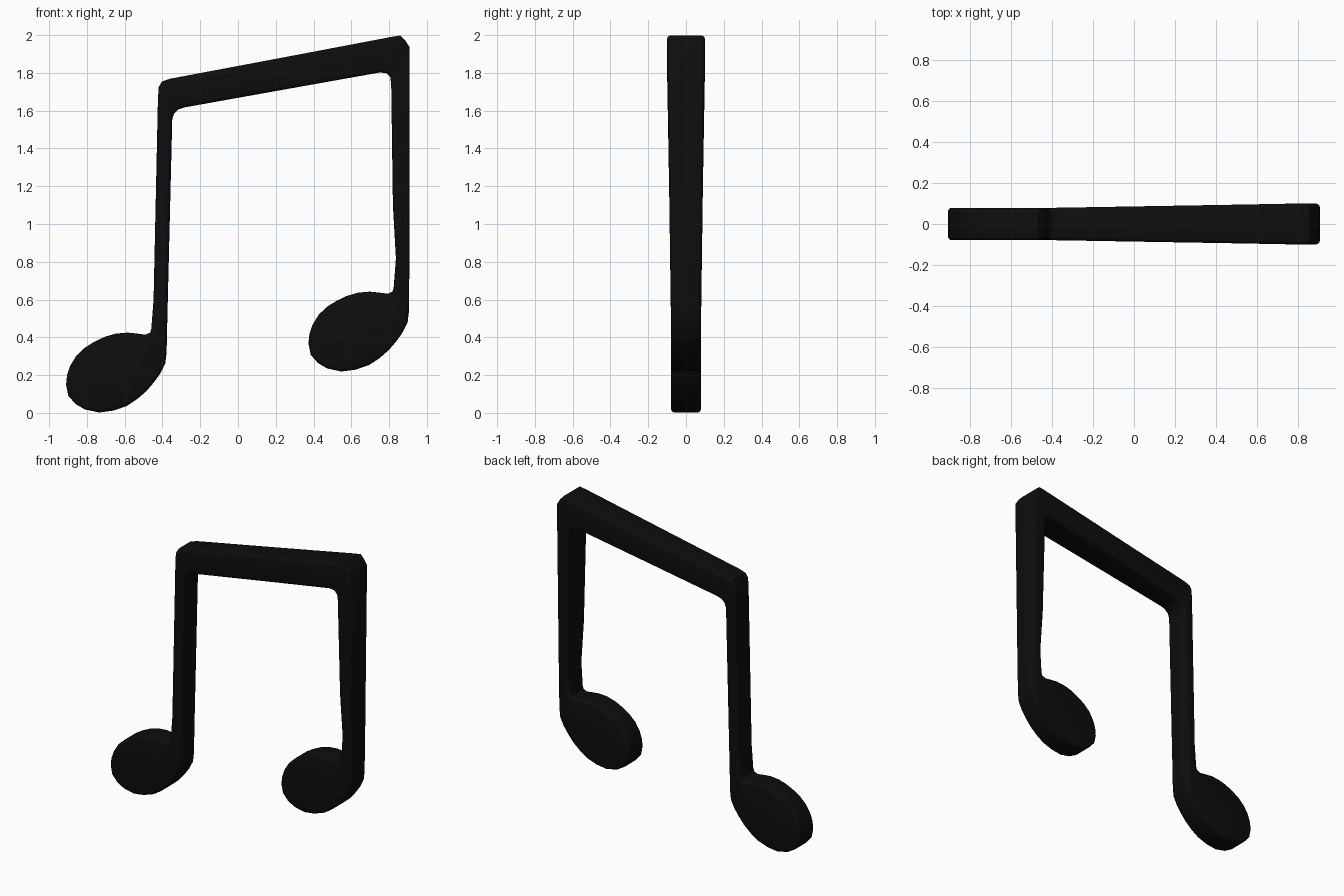
import bpy, bmesh

if "Cube" in bpy.data.objects:
    bpy.data.objects.remove(bpy.data.objects["Cube"])


def clamp01(v):
    return max(0.0, min(1.0, v))


def half_thickness(x, z):
    # the body thickens towards the upper right corner
    return 0.079 + 0.021 * clamp01((x + 0.4) / 1.2) * clamp01((z - 0.6) / 1.2)


# Note head outline, anticlockwise from the left foot of the stem to the right one
HEAD = [(-.447, .60), (-.459, .445), (-.465, .425), (-.49, .414), (-.535, .420), (-.585, .425),
        (-.645, .420), (-.705, .403), (-.76, .377), (-.81, .346), (-.855, .304),
        (-.888, .25), (-.905, .20), (-.91, .15), (-.898, .09), (-.86, .047),
        (-.81, .018), (-.735, .002), (-.66, .012), (-.59, .036), (-.535, .072),
        (-.485, .115), (-.445, .162), (-.412, .208), (-.385, .262), (-.378, .32)]


def head(dx, dz):
    return [(x + dx, z + dz) for x, z in HEAD]


# Full outline: left head, inner arch, right head, outer top of the beam
outline = head(0, 0)
outline += [(-.374, .50), (-.348, 1.555), (-.338, 1.585), (-.315, 1.607), (-.28, 1.618),
            (.24, 1.711), (.75, 1.802), (.785, 1.799), (.806, 1.778), (.811, 1.74)]
outline += [(.82, 1.10)] + head(1.283, .217)[0:]
outline += [(.907, .75), (.909, 1.935), (.888, 1.968), (.86, 1.998), (.81, 1.99),
            (.22, 1.878), (-.36, 1.769), (-.402, 1.755), (-.42, 1.725), (-.424, 1.66)]

# Front and back faces joined by a rim
bm = bmesh.new()
front = [bm.verts.new((x, -half_thickness(x, z), z)) for x, z in outline]
back = [bm.verts.new((x, half_thickness(x, z), z)) for x, z in outline]
bm.faces.new(front)
bm.faces.new(back[::-1])
n = len(outline)
for i in range(n):
    j = (i + 1) % n
    bm.faces.new((front[i], back[i], back[j], front[j]))
bmesh.ops.recalc_face_normals(bm, faces=bm.faces[:])

# Soften the front and back rims
rim = [e for e in bm.edges if any(len(f.verts) > 4 for f in e.link_faces)]
bmesh.ops.bevel(bm, geom=rim, offset=0.018, segments=3, profile=0.5,
                affect='EDGES', clamp_overlap=False)

mesh = bpy.data.meshes.new("beamed_notes")
bm.to_mesh(mesh)
bm.free()
obj = bpy.data.objects.new("beamed_notes", mesh)
bpy.context.collection.objects.link(obj)

# Black finish
mat = bpy.data.materials.new("black")
mat.diffuse_color = (0.004, 0.004, 0.004, 1)
mat.use_nodes = True
mat.node_tree.nodes["Principled BSDF"].inputs["Base Color"].default_value = mat.diffuse_color
mesh.materials.append(mat)

bpy.context.view_layer.objects.active = obj
obj.select_set(True)
bpy.ops.object.shade_smooth_by_angle(angle=0.6)
